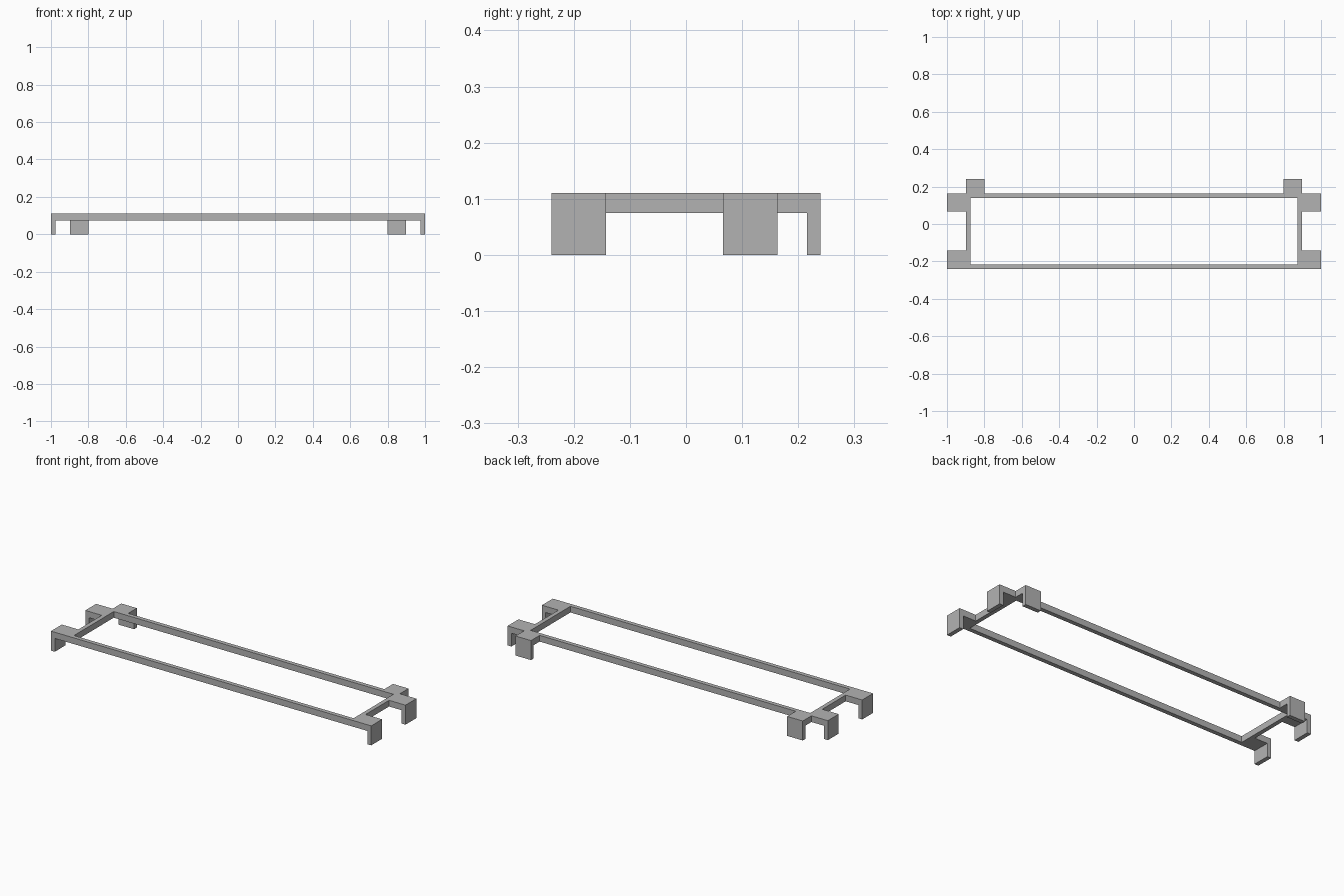
import bpy
import bmesh

cube = bpy.data.objects.get("Cube")
if cube:
    bpy.data.objects.remove(cube, do_unlink=True)

grey = bpy.data.materials.new("plain grey")
grey.use_nodes = True
colour = (0.45, 0.45, 0.45, 1)
grey.diffuse_color = colour
grey.node_tree.nodes["Principled BSDF"].inputs["Base Color"].default_value = colour

TOP, UNDER = 0.11, 0.075      # heights of the frame's top and underside
WALL = 0.024                  # thickness of rails and hook legs
HALF_X = 0.897                # outer half length of the rectangular frame
FRONT, BACK = -0.24, 0.163    # outer faces of the frame
TAB = 0.097                   # width of each hook


def prism(name, points, depth):
    """Extrude a closed outline by a depth vector."""
    bm = bmesh.new()
    face = bm.faces.new([bm.verts.new(p) for p in points])
    cap = bmesh.ops.extrude_face_region(bm, geom=[face], use_keep_orig=True)["geom"]
    bmesh.ops.translate(bm, vec=depth, verts=[v for v in cap if isinstance(v, bmesh.types.BMVert)])
    bmesh.ops.recalc_face_normals(bm, faces=bm.faces)
    mesh = bpy.data.meshes.new(name)
    bm.to_mesh(mesh)
    bm.free()
    mesh.materials.append(grey)
    obj = bpy.data.objects.new(name, mesh)
    bpy.context.collection.objects.link(obj)
    return obj


def bar(name, x0, x1, y0, y1):
    outline = [(x0, y0, UNDER), (x1, y0, UNDER), (x1, y1, UNDER), (x0, y1, UNDER)]
    return prism(name, outline, (0, 0, TOP - UNDER))


def hook_profile(start, end):
    """L-shaped side outline: flat tab with a leg turned down at its end."""
    return [(start, UNDER), (start, TOP), (end, TOP),
            (end, 0), (end - WALL, 0), (end - WALL, UNDER)]


# Long rails
bar("front_rail", -HALF_X, HALF_X, FRONT, FRONT + WALL)
bar("back_rail", -HALF_X, HALF_X, BACK - WALL, BACK)

for side, s in (("left", 1), ("right", -1)):
    # Short end rail
    bar(side + "_end_rail", s * (HALF_X - WALL), s * HALF_X, FRONT + WALL, BACK - WALL)
    # Hooks reaching out over the ends
    for place, y in (("front", FRONT), ("back", BACK - TAB)):
        outline = [(s * x, y, z) for x, z in hook_profile(HALF_X, 1)]
        prism(f"{side}_{place}_end_hook", outline, (0, TAB, 0))
    # Hook reaching out behind the back rail
    outline = [(s * HALF_X, y, z) for y, z in hook_profile(BACK, 0.24)]
    prism(side + "_rear_hook", outline, (-s * TAB, 0, 0))
